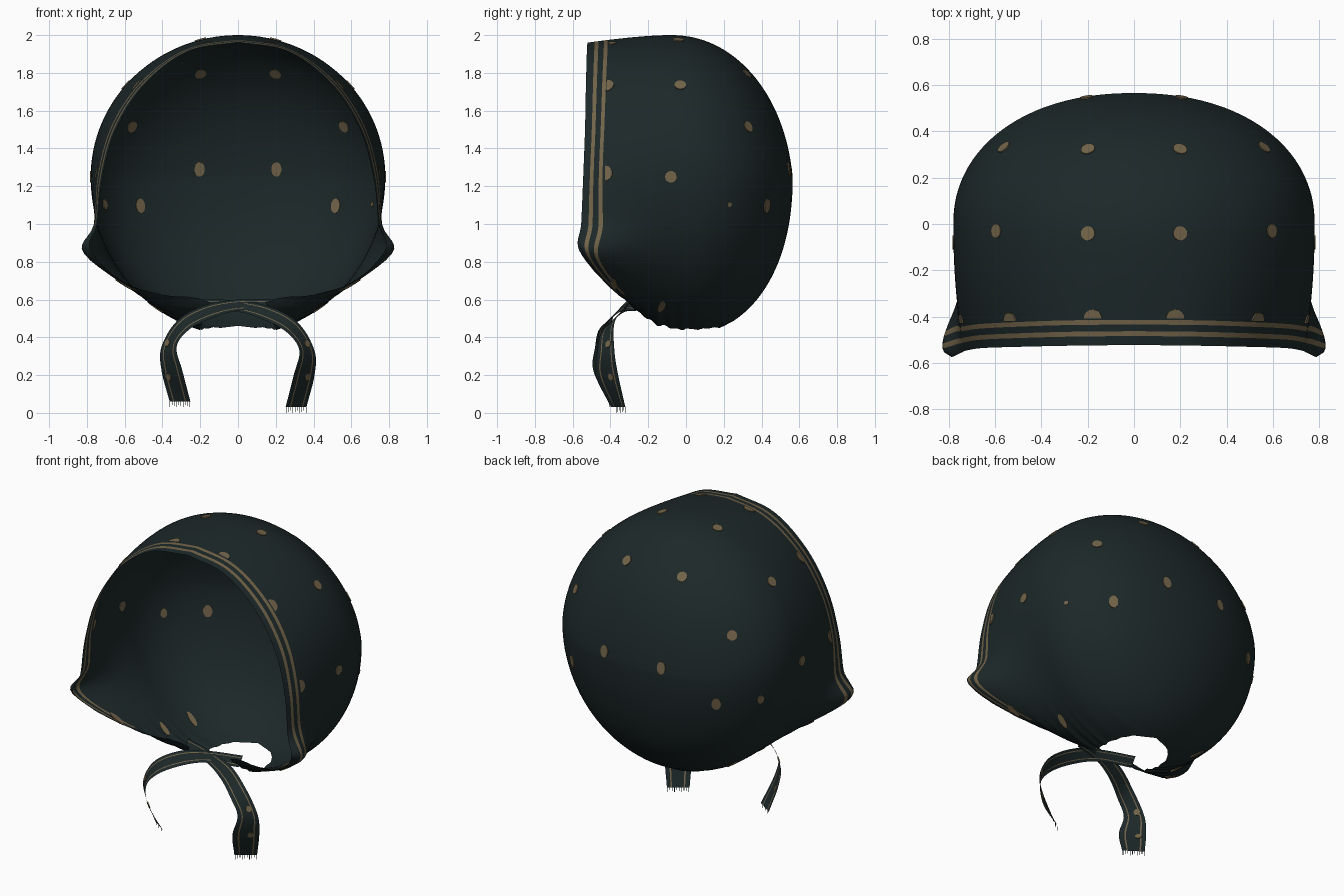
import bpy, bmesh, math
from mathutils import Vector, Matrix
from mathutils.bvhtree import BVHTree

cube = bpy.data.objects.get("Cube")
if cube:
    bpy.data.objects.remove(cube)


def material(name, color):
    mat = bpy.data.materials.new(name)
    mat.use_nodes = True
    mat.diffuse_color = color
    bsdf = mat.node_tree.nodes["Principled BSDF"]
    bsdf.inputs["Base Color"].default_value = color
    bsdf.inputs["Roughness"].default_value = 0.9
    return mat


CLOTH = material("dark teal cloth", (0.012, 0.021, 0.022, 1))
TAN = material("tan print", (0.17, 0.127, 0.067, 1))


def make_object(name, bm, smooth=True):
    mesh = bpy.data.meshes.new(name)
    bm.to_mesh(mesh)
    bm.free()
    mesh.materials.append(CLOTH)
    mesh.materials.append(TAN)
    obj = bpy.data.objects.new(name, mesh)
    bpy.context.collection.objects.link(obj)
    for poly in mesh.polygons:
        poly.use_smooth = smooth


def spline(points, t):
    """Smooth curve through evenly spaced points, t from 0 to 1."""
    last = len(points) - 1
    i = min(int(t * last), last - 1)
    f = t * last - i
    b, c = Vector(points[i]), Vector(points[i + 1])
    a = Vector(points[i - 1]) if i else b * 2 - c
    d = Vector(points[i + 2]) if i + 2 <= last else c * 2 - b
    return (b * 2 + (c - a) * f + (a * 2 - b * 5 + c * 4 - d) * f ** 2
            + (b * 3 - a - c * 3 + d) * f ** 3) / 2


def grid_faces(bm, rows, is_tan):
    for j in range(len(rows) - 1):
        for i in range(len(rows[0]) - 1):
            face = bm.faces.new((rows[j][i], rows[j][i + 1],
                                 rows[j + 1][i + 1], rows[j + 1][i]))
            face.material_index = int(is_tan(i, j))


# Half of the face opening, from the crown down to the chin
RIM = [(0, -.522, 1.96), (.27, -.525, 1.91), (.5, -.53, 1.73),
       (.65, -.535, 1.49), (.72, -.545, 1.23), (.745, -.555, 1.0),
       (.778, -.565, .86), (.56, -.41, .67), (.15, -.29, .59)]
HOLE = math.radians(15)
HOLE_BACK = 0.2
BACK = 0.565


def back_point(alpha, t):
    """Rounded back of the hood; alpha 0 is the widest ring."""
    r = max(0, math.cos(alpha)) ** 0.92
    y = BACK * math.sin(alpha) ** 0.94
    gap = HOLE * math.sqrt(max(0, 1 - (y / HOLE_BACK) ** 2))
    phi = t * (math.pi - gap)
    up = math.cos(phi)
    height = 0.75 if up > 0 else 0.835
    return Vector((0.78 * r * math.sin(phi),
                   y - 0.08 * max(up, 0) * r, 1.25 + height * r * up))


def pleat(p, t):
    """Gathers that fade out away from the neck edge."""
    amount = max(0, (t - 0.72) / 0.28) ** 2
    amount *= max(0, min(1, (0.3 - p.y) / 0.25))
    wave = math.sin(p.y * 95) + 0.6 * math.sin(p.y * 57 + 1)
    p.z += 0.006 * amount * wave
    return p


def front_controls(t):
    """Rim point, bend point and widest-ring point of one strand."""
    rim, ring = spline(RIM, t), back_point(0, t)
    bend = Vector((ring.x, rim.y + (ring.y - rim.y) * (0.65 - 0.35 * t),
                   ring.z))
    return rim, bend, ring


def front_point(t, u):
    rim, bend, ring = front_controls(t)
    p = rim * (1 - u) ** 2 + bend * 2 * u * (1 - u) + ring * u ** 2
    # Cheek corners flare out just behind the rim
    flare = math.exp(-((t - 0.74) / 0.075) ** 2)
    p.x += 0.1 * flare * math.sin(math.pi * u ** 0.6) * (1 - u)
    return p


# Hood: striped band rows, then the front cloth, then the rounded back
BAND = [0, .021, .04, .062, .093, .115]
FRONT, REAR, HALF = 22, 32, 56


def hood_column(t):
    rim, bend, ring = front_controls(t)
    steps = [d / (2 * (bend - rim).length) for d in BAND]
    start = steps[-1]
    steps += [start + (1 - start) * k / FRONT for k in range(1, FRONT + 1)]
    points = [front_point(t, u) for u in steps]
    points += [back_point(math.pi / 2 * k / REAR, t)
               for k in range(1, REAR + 1)]
    return [pleat(p, t) for p in points]


def band_stripe(i, j):
    """Stripes run out into the gathers under the cheeks."""
    return j in (2, 4) and abs(i + 0.5 - HALF) < HALF * 0.88


bm = bmesh.new()
columns = []
for i in range(-HALF, HALF + 1):
    side = -1 if i < 0 else 1
    columns.append([bm.verts.new((p.x * side, p.y, p.z))
                    for p in hood_column(abs(i) / HALF)])
grid_faces(bm, list(zip(*columns)), band_stripe)
bmesh.ops.remove_doubles(bm, verts=bm.verts, dist=0.0005)
bmesh.ops.recalc_face_normals(bm, faces=bm.faces)
hood_surface = BVHTree.FromBMesh(bm)
make_object("bonnet_hood", bm)


def add_dots(name, surface, spots, radius, sides=(-1, 1), tall=1, cut=False):
    """Thin printed plates lying in the cloth, mirrored left and right."""
    bm = bmesh.new()
    for x, y, z in spots:
        for side in sides:
            place, normal, _, _ = surface.find_nearest(Vector((x * side, y, z)))
            turn = normal.to_track_quat('Z', 'Y').to_matrix().to_4x4()
            made = bmesh.ops.create_cone(
                bm, cap_ends=True, segments=14, radius1=radius,
                radius2=radius, depth=0.009,
                matrix=Matrix.Translation(place) @ turn
                @ Matrix.Diagonal((1, tall, 1, 1)))
            if cut:
                verts = made["verts"]
                edges = {e for v in verts for e in v.link_edges}
                faces = {f for v in verts for f in v.link_faces}
                bmesh.ops.bisect_plane(
                    bm, geom=verts + list(edges) + list(faces),
                    plane_co=place, plane_no=(0, -1, 0), clear_outer=True)
    for face in bm.faces:
        face.material_index = 1
    make_object(name, bm, smooth=False)


# Dots on the back, crown and sides, half dots behind the band
add_dots("back_dots", hood_surface,
         [(.205, .55, 1.29), (.5, .4, 1.1)], .028, tall=1.4)
add_dots("crown_dots", hood_surface,
         [(.21, .36, 1.83), (.57, .34, 1.52), (.6, -.03, 1.74),
          (.2, -.04, 1.98), (.78, -.08, 1.25)], .031)
add_dots("band_dots", hood_surface,
         [(.18, -.41, 1.97), (.53, -.42, 1.73), (.75, -.43, 1.27)],
         .04, cut=True)
add_dots("left_seam_dot", hood_surface, [(.73, .24, 1.1)], .013, sides=(1,))
add_dots("right_seam_dot", hood_surface, [(.72, .25, 1.1)], .022,
         sides=(-1,), tall=1.3)
# Dots drawn out along the gathers
add_dots("gathered_dots", hood_surface,
         [(.44, -.13, .56), (.6, -.38, .69)], .018, tall=2.8)
add_dots("right_gathered_dot", hood_surface,
         [(.4, .1, .55)], .018, sides=(-1,), tall=3)

# Ties: ribbons that cross under the chin and hang down, with frayed ends
PATH = [(-.2, -.25, .57), (0, -.31, .565), (.16, -.36, .525),
        (.29, -.42, .45), (.365, -.43, .33), (.35, -.425, .2),
        (.307, -.365, .03)]
WIDTH = [(0, .02, .03), (0, .02, .03), (.015, .03, .035), (.03, .035, .025),
         (.04, .045, 0), (.055, .06, 0), (.055, .038, 0)]
ACROSS = [-1, -.6, -.48, 0, .55, .67, 1]
STEPS = 40


def add_tie(label, side, lift):
    bm = bmesh.new()

    def tie_point(t, a):
        p = spline(PATH, t) + spline(WIDTH, t) * a
        # Crossing ribbons sit one in front of the other
        p.y += 0.006 * side
        return Vector((p.x * side, p.y, p.z + lift * t))

    rows = [[bm.verts.new(tie_point(k / STEPS, a)) for a in ACROSS]
            for k in range(STEPS + 1)]
    grid_faces(bm, rows, lambda i, j: i in (1, 4))
    bm.normal_update()
    tie_surface = BVHTree.FromBMesh(bm)
    # Loose threads
    for k in range(10):
        a = -0.95 + k * 0.21
        top = [tie_point(1, a), tie_point(1, a + 0.05)]
        drop = Vector((0, 0, 0.03 - 0.006 * (k % 3)))
        corners = top + [top[1] - drop, top[0] - drop]
        bm.faces.new([bm.verts.new(c) for c in corners])
    make_object(label + "_tie", bm)
    add_dots(label + "_tie_dots", tie_surface,
             [(.37, -.4, .19), (.375, -.42, .37)], .019, sides=(side,))


add_tie("left", 1, 0)
add_tie("right", -1, 0.03)
